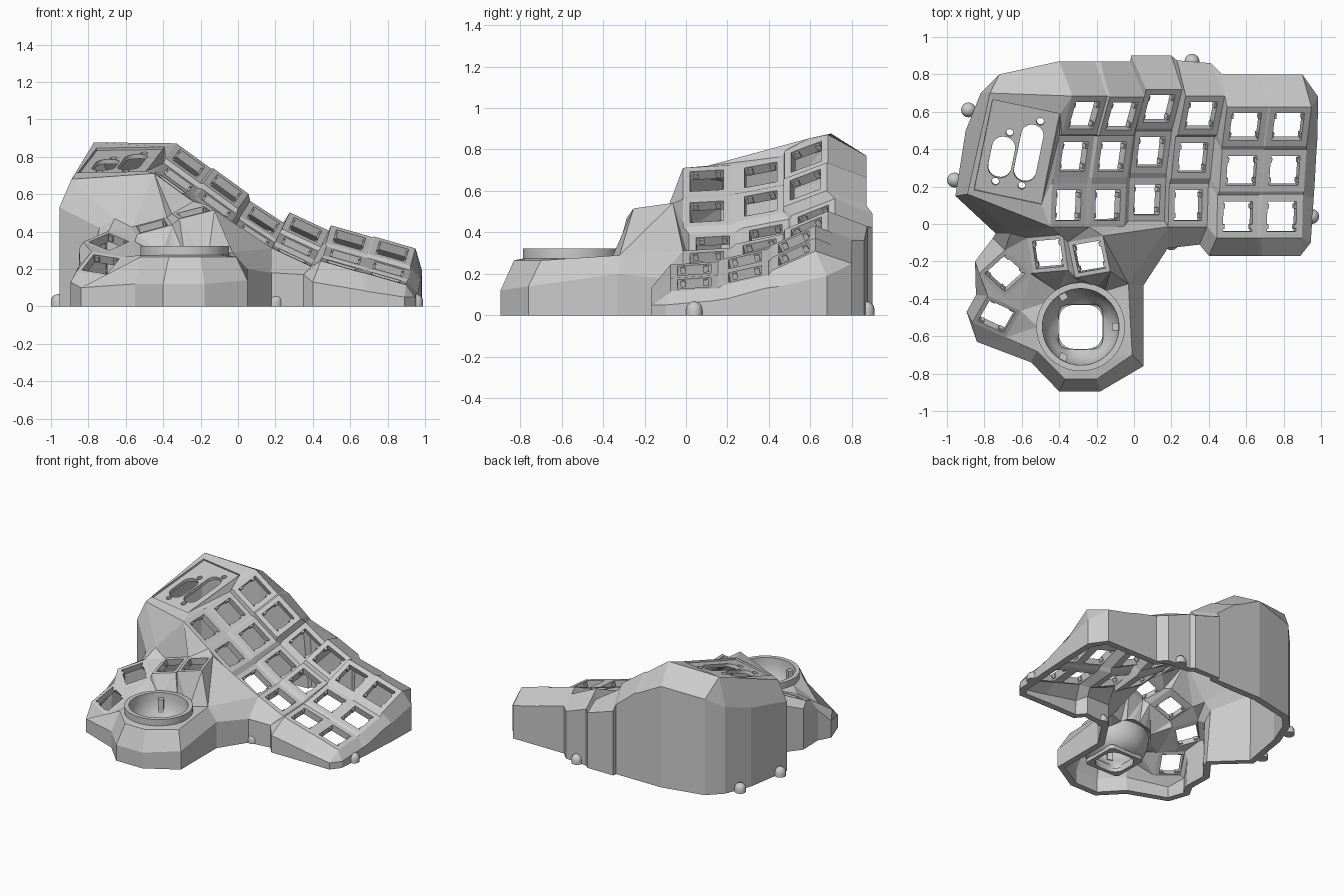
import bpy, bmesh, math
from mathutils import Vector, Matrix

cube = bpy.data.objects.get("Cube")
if cube:
    bpy.data.objects.remove(cube, do_unlink=True)

grey = bpy.data.materials.new("plain grey")
grey.use_nodes = True
grey.diffuse_color = (0.6, 0.6, 0.6, 1)
grey.node_tree.nodes["Principled BSDF"].inputs["Base Color"].default_value = (0.6, 0.6, 0.6, 1)


def add_object(name, data):
    ob = bpy.data.objects.new(name, data)
    bpy.context.collection.objects.link(ob)
    data.materials.append(grey)
    return ob


def mesh_object(name, b):
    me = bpy.data.meshes.new(name)
    b.to_mesh(me)
    b.free()
    return add_object(name, me)


# ---- key positions: six columns of three keys, then four thumb keys ----
def key_matrix(pos, yaw, tilt, pitch):
    r = [Matrix.Rotation(math.radians(a), 4, ax) for a, ax in ((yaw, 'Z'), (tilt, 'Y'), (pitch, 'X'))]
    return Matrix.Translation(pos) @ r[0] @ r[1] @ r[2]


columns = [  # tilt, then front / middle / back key centres
    (36, (-.35, .10, .65), (-.32, .36, .678), (-.265, .58, .765)),
    (36, (-.14, .10, .50), (-.115, .36, .54), (-.065, .575, .63)),
    (33, (.07, .13, .335), (.09, .385, .38), (.135, .615, .46)),
    (25, (.29, .10, .27), (.315, .355, .32), (.36, .58, .41)),
    (16, (.555, .04, .22), (.575, .285, .265), (.595, .52, .355)),
    (16, (.79, .04, .155), (.805, .285, .20), (.825, .52, .295)),
]
keys = [[key_matrix(p, 0, col[0], pitch) for p, pitch in zip(col[1:], (4, 13, 25))] for col in columns]
thumbs = [key_matrix(*t) for t in (
    ((-.735, -.495, .225), 60, -33, 10),
    ((-.69, -.265, .345), 42, -18, 18),
    ((-.46, -.16, .43), 5, -15, 12),
    ((-.24, -.175, .505), 10, -14, 8))]
H, HT = .115, .098
HOLE, HOLE_T = .081, .076


def c(i, r, sx, sy):
    return keys[i][r] @ Vector((sx * H, sy * H, 0))


def t(i, sx, sy):
    return thumbs[i] @ Vector((sx * HT, sy * HT, 0))


# ---- shell built from shared points ----
bm = bmesh.new()
cache = {}


def vert(p):
    k = tuple(round(v, 4) for v in p)
    if k not in cache:
        cache[k] = bm.verts.new(p)
    return cache[k]


def face(*pts):
    vs = list(dict.fromkeys(vert(p) for p in pts))
    if len(vs) > 2 and not bm.faces.get(vs):
        bm.faces.new(vs)


SIGNS = ((-1, -1), (1, -1), (1, 1), (-1, 1))


def frame(m, half, hole):
    o = [m @ Vector((a * half, b * half, 0)) for a, b in SIGNS]
    n = [m @ Vector((a * hole, b * hole, 0)) for a, b in SIGNS]
    for k in range(4):
        j = (k + 1) % 4
        face(o[k], o[j], n[j], n[k])


# key frames and the webs between them
for i in range(6):
    for r in range(3):
        frame(keys[i][r], H, HOLE)
        if r < 2:
            face(c(i, r, -1, 1), c(i, r, 1, 1), c(i, r + 1, 1, -1), c(i, r + 1, -1, -1))
        if i < 5:
            face(c(i, r, 1, -1), c(i + 1, r, -1, -1), c(i + 1, r, -1, 1), c(i, r, 1, 1))
            if r < 2:
                face(c(i, r, 1, 1), c(i + 1, r, -1, 1), c(i + 1, r + 1, -1, -1), c(i, r + 1, 1, -1))
for i in range(4):
    frame(thumbs[i], HT, HOLE_T)
    if i < 3:
        face(t(i, 1, -1), t(i + 1, -1, -1), t(i + 1, -1, 1), t(i, 1, 1))

# opening for the connector panel, with the surface around it
PC = Vector((-.625, .385, .784))
px = Vector((.38, -.08, .006)).normalized()
pz = px.cross(Vector((.10, .48, .13))).normalized()
py = pz.cross(px)
PW, PH = .185, .255
A, B, C, D = [PC + px * a * PW + py * b * PH for a, b in SIGNS]
front_left, back_left = Vector((-.89, .16, .68)), Vector((-.77, .70, .877))
ch = [c(0, r, -1, s) for r in range(3) for s in (-1, 1)]
for f in ((B, ch[0], ch[1]), (B, ch[1], ch[2]), (B, ch[2], ch[3]), (B, C, ch[3]),
          (C, ch[3], ch[4]), (C, ch[4], ch[5]), (front_left, back_left, D, A),
          (front_left, A, B, ch[0]), (back_left, D, C, ch[5])):
    face(*f)

# slope between the main keys and the thumb keys
saddle, neck = Vector((-.66, -.05, .47)), Vector((-.03, -.32, .29))
T1m, T1p, T2m, T2p = t(3, -1, 1), t(3, 1, 1), t(2, -1, 1), t(2, 1, 1)
f0 = [c(i, 0, s, -1) for i in range(4) for s in (-1, 1)]
for f in ((saddle, front_left, f0[0]), (t(1, 1, 1), T2m, saddle), (saddle, f0[0], T2m),
          (f0[0], T2p, T2m), (f0[0], T1m, T2p), (f0[0], f0[1], T1m), (f0[1], f0[2], T1m),
          (f0[2], T1p, T1m), (f0[2], f0[3], T1p), (f0[3], f0[4], T1p), (f0[4], f0[5], T1p),
          (f0[5], f0[6], T1p), (T1p, f0[6], neck), (T1p, neck, t(3, 1, -1))):
    face(*f)

# outer walls: top point, shoulder point, then straight down to the ground
plateau = [neck, Vector((-.01, -.70, .265)), Vector((-.20, -.83, .265)),
           Vector((-.37, -.83, .265)), Vector((-.52, -.68, .265))]
back = [(-.40, .87, .77), (-.21, .87, .67), (-.18, .87, .66), (-.02, .87, .53), (-.015, .90, .49),
        (.20, .90, .42), (.23, .875, .43), (.41, .86, .36), (.47, .80, .36), (.67, .80, .31),
        (.69, .80, .30), (.90, .80, .25)]
right = [(.985, .68, .19), (.98, .45, .14), (.975, .38, .13), (.965, .20, .08), (.96, .13, .07), (.945, -.10, .05)]
walls = [(saddle, (-.74, -.05, .42)), (front_left, (-.955, .15, .53)), (back_left, (-.90, .50, .60)),
         (back_left, (-.82, .70, .66)), (back_left, (-.72, .80, .73))]
walls += [(c(k // 2, 2, 1 if k % 2 else -1, 1), s) for k, s in enumerate(back)]
walls += [(c(5, 2 - k // 2, 1, -1 if k % 2 else 1), s) for k, s in enumerate(right)]
walls += [(c(5, 0, 1, -1), (.89, -.17, .05)), (c(5, 0, -1, -1), (.69, -.17, .08)),
          (c(4, 0, 1, -1), (.67, -.17, .085)), (c(4, 0, -1, -1), (.40, -.17, .13)),
          (f0[7], (.35, -.11, .17)), (f0[6], (.18, -.13, .18))]
walls += list(zip(plateau, [(.05, -.33, .20), (.05, -.76, .14), (-.18, -.895, .12),
                            (-.40, -.895, .12), (-.55, -.74, .12)]))
walls += [(t(0, -1, -1), (-.84, -.63, .10)), (t(0, -1, 1), (-.895, -.47, .13)), (t(0, 1, 1), (-.845, -.38, .23)),
          (t(1, -1, 1), (-.85, -.20, .31)), (t(1, 1, 1), (-.755, -.075, .36))]
for (t0, s0), (t1, s1) in zip(walls, walls[1:] + walls[:1]):
    face(t0, t1, s1, s0)
    face(s0, s1, (s1[0], s1[1], 0), (s0[0], s0[1], 0))

# sloping deck around the round socket
BX, BY, N = -.285, -.55, 32
circle = [Vector((BX + .23 * math.cos(2 * math.pi * k / N), BY + .23 * math.sin(2 * math.pi * k / N), .275))
          for k in range(N)]
loop = plateau + [t(i, s, -1) for i in range(4) for s in (-1, 1)]
edges = []
for ring in (circle, loop):
    vs = [vert(p) for p in ring]
    for a, b in zip(vs, vs[1:] + vs[:1]):
        edges.append(bm.edges.get((a, b)) or bm.edges.new((a, b)))
bmesh.ops.triangle_fill(bm, use_beauty=True, use_dissolve=False, edges=edges, normal=(0, 0, 1))

bmesh.ops.recalc_face_normals(bm, faces=bm.faces[:])
if sum(f.normal.z * f.calc_area() for f in bm.faces) < 0:
    bmesh.ops.reverse_faces(bm, faces=bm.faces[:])
shell = mesh_object("case_shell", bm)
mod = shell.modifiers.new("wall thickness", 'SOLIDIFY')
mod.thickness, mod.offset = .05, -1

# ---- small clips inside every key opening ----
bm = bmesh.new()
for m, hole in [(k, HOLE) for col in keys for k in col] + [(k, HOLE_T) for k in thumbs]:
    for sx in (-1, 1):
        for y in (-.055, .055):
            box = Matrix.Translation((sx * (hole - .004), y, -.022)) @ Matrix.Diagonal((.014, .025, .03, 1))
            bmesh.ops.create_cube(bm, size=1, matrix=m @ box)
mesh_object("key_clips", bm)


# ---- flat plates with holes ----
def rounded(cx, cy, w, h, r, n=6):
    pts = []
    for q, (sx, sy) in enumerate(((1, 1), (-1, 1), (-1, -1), (1, -1))):
        for k in range(n + 1):
            a = math.pi / 2 * (q + k / n)
            pts.append((cx + sx * (w / 2 - r) + r * math.cos(a), cy + sy * (h / 2 - r) + r * math.sin(a)))
    return pts


def plate(name, outlines, thick, matrix):
    cu = bpy.data.curves.new(name, 'CURVE')
    cu.dimensions, cu.fill_mode, cu.extrude = '2D', 'BOTH', thick / 2
    for pts in outlines:
        sp = cu.splines.new('POLY')
        sp.points.add(len(pts) - 1)
        for p, (x, y) in zip(sp.points, pts):
            p.co = (x, y, 0, 1)
        sp.use_cyclic_u = True
    add_object(name, cu).matrix_world = matrix


panel_m = Matrix.Translation(PC - pz * .026) @ Matrix((px, py, pz)).transposed().to_4x4()
holes = [rounded(-.076, -.05, .125, .23, .06), rounded(.061, .003, .12, .32, .058)]
holes += [rounded(x, y, .04, .04, .019, 3) for x, y in ((-.06, .092), (.088, .187), (-.082, -.188), (.06, -.181))]
plate("connector_panel", [[(a * (PW + .004), b * (PH + .004)) for a, b in SIGNS]] + holes, .025, panel_m)
plate("sensor_frame", [rounded(0, 0, .29, .29, .03), rounded(0, 0, .235, .235, .08)], .03,
      Matrix.Translation((BX, BY, .085)))


# ---- turned parts ----
def lathe(name, x, y, rings, n, closed):
    b = bmesh.new()
    rows = []
    for r, z, square in rings:
        row = []
        for k in range(n):
            ca, sa = math.cos(2 * math.pi * k / n), math.sin(2 * math.pi * k / n)
            if square:
                ca, sa = [math.copysign(abs(v) ** .45, v) for v in (ca, sa)]
            row.append(b.verts.new((x + r * ca, y + r * sa, z)))
        rows.append(row)
    for p, q in zip(rows, rows[1:] + (rows[:1] if closed else [])):
        for k in range(n):
            b.faces.new((p[k], p[(k + 1) % n], q[(k + 1) % n], q[k]))
    if not closed:
        b.faces.new(rows[0])
        b.faces.new(rows[-1])
    bmesh.ops.recalc_face_normals(b, faces=b.faces[:])
    ob = mesh_object(name, b)
    bpy.ops.object.select_all(action='DESELECT')
    ob.select_set(True)
    bpy.context.view_layer.objects.active = ob
    bpy.ops.object.shade_smooth_by_angle(angle=math.radians(35))


lathe("ball_socket", BX, BY, [(.237, .26, 0), (.237, .322, 0), (.205, .322, 0), (.203, .27, 0), (.192, .22, 0),
                              (.172, .18, 0), (.150, .15, 0), (.12, .125, 1), (.12, .085, 1), (.178, .105, 0),
                              (.212, .145, 0), (.232, .195, 0)], 48, True)
for k, (x, y) in enumerate(((-.96, .235), (-.885, .61), (.31, .87), (.95, .04), (.20, -.10))):
    lathe(f"foot_boss_{k + 1}", x, y, [(.04, 0, 0), (.04, .028, 0), (.035, .047, 0), (.022, .06, 0), (.006, .066, 0)],
          16, False)

# three bearing posts in the socket
bm = bmesh.new()
for k in range(3):
    m = (Matrix.Translation((BX, BY, .235)) @ Matrix.Rotation(2 * math.pi * k / 3, 4, 'Z')
         @ Matrix.Translation((.185, 0, 0)) @ Matrix.Diagonal((.035, .04, .10, 1)))
    bmesh.ops.create_cube(bm, size=1, matrix=m)
mesh_object("bearing_posts", bm)
